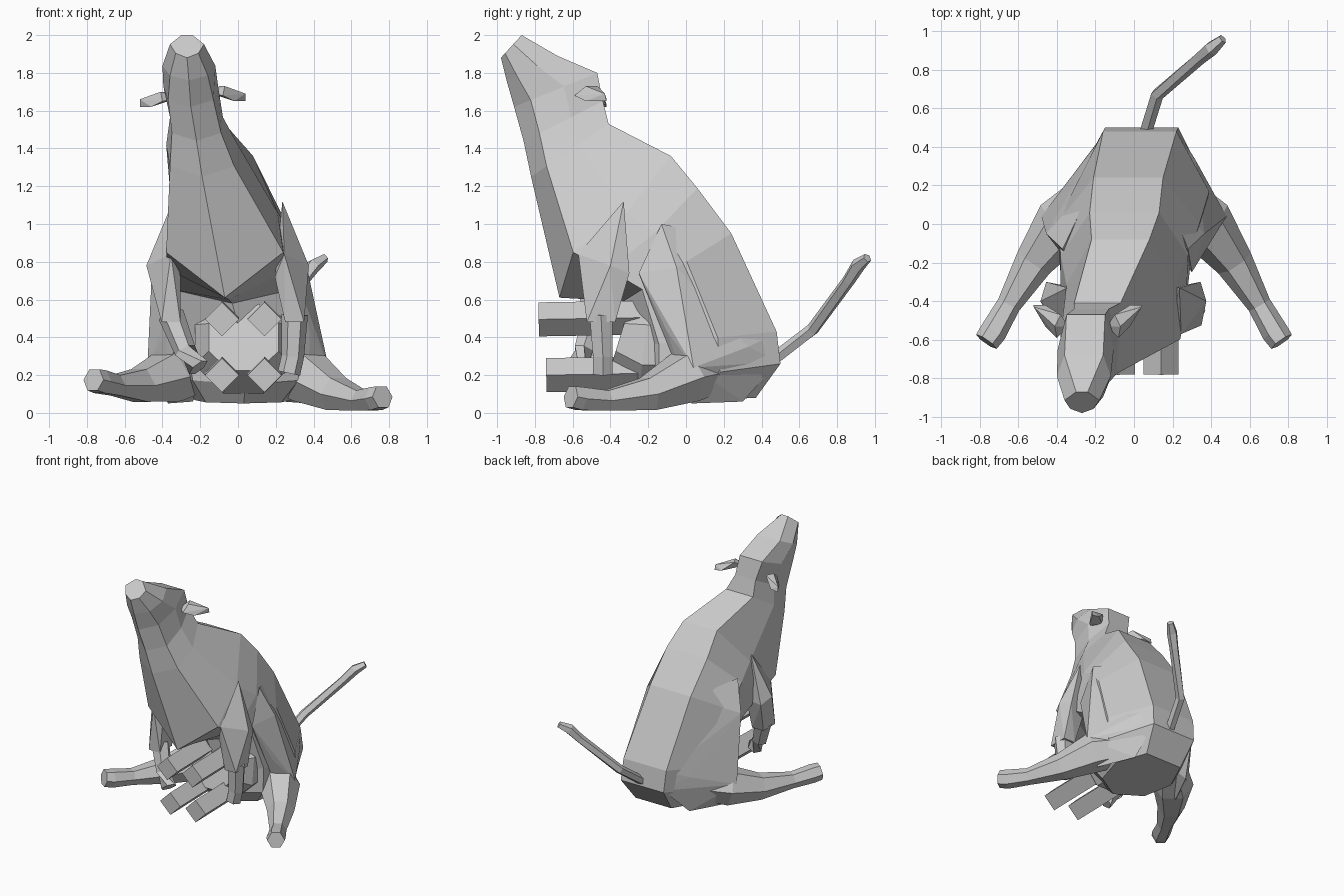
import bpy, bmesh, math
from mathutils import Vector

cube = bpy.data.objects.get("Cube")
if cube:
    bpy.data.objects.remove(cube, do_unlink=True)

hide = bpy.data.materials.new("plain grey")
hide.use_nodes = True
GREY = (0.6, 0.6, 0.6, 1)
hide.diffuse_color = GREY
for node in hide.node_tree.nodes:
    if node.type == 'BSDF_PRINCIPLED':
        node.inputs["Base Color"].default_value = GREY


def finish(name, bm):
    bmesh.ops.recalc_face_normals(bm, faces=bm.faces)
    mesh = bpy.data.meshes.new(name)
    bm.to_mesh(mesh)
    bm.free()
    mesh.materials.append(hide)
    obj = bpy.data.objects.new(name, mesh)
    bpy.context.collection.objects.link(obj)
    return obj


def skin(name, rings):
    """Join rings of equal length and cap both ends."""
    bm = bmesh.new()
    loops = [[bm.verts.new(p) for p in ring] for ring in rings]
    for a, b in zip(loops, loops[1:]):
        for i in range(len(a)):
            j = (i + 1) % len(a)
            bm.faces.new((a[i], a[j], b[j], b[i]))
    bm.faces.new(loops[0])
    bm.faces.new(loops[-1])
    return finish(name, bm)


def limb(name, stations, sides=6, turn=0.0):
    """Tube through (x, y, z, radius) stations."""
    pts = [Vector(s[:3]) for s in stations]
    rings = []
    for i, s in enumerate(stations):
        d = (pts[min(i + 1, len(pts) - 1)] - pts[max(i - 1, 0)]).normalized()
        ref = Vector((0, 0, 1)) if abs(d.z) < 0.8 else Vector((0, -1, 0))
        u = d.cross(ref).normalized()
        v = u.cross(d)
        ring = []
        for k in range(sides):
            a = turn + math.tau * k / sides
            ring.append(pts[i] + s[3] * (math.cos(a) * u + math.sin(a) * v))
        rings.append(ring)
    return skin(name, rings)


def hull(name, points):
    bm = bmesh.new()
    for p in points:
        bm.verts.new(p)
    bmesh.ops.convex_hull(bm, input=bm.verts[:])
    loose = [v for v in bm.verts if not v.link_faces]
    bmesh.ops.delete(bm, geom=loose, context='VERTS')
    return finish(name, bm)


def body_ring(back, front, cx, wb, w, wf, lift=0.0):
    """Seven-sided section: flat back, full sides, keel in front."""
    b, f = Vector((cx, *back)), Vector((cx, *front))
    side = [(wb, 0, 0), (w, 0.4, 0), (wf, 0.8, lift)]
    ring = [b.lerp(f, t) + Vector((-x, -h / 2, h)) for x, t, h in side]
    ring.append(f)
    ring += [b.lerp(f, t) + Vector((x, -h / 2, h)) for x, t, h in reversed(side)]
    return ring


# Upright body, from rump through neck to raised muzzle
body = [
    ((0.37, 0.08), (-0.2, 0.05), 0.03, 0.16, 0.26, 0.2),
    ((0.5, 0.26), (-0.3, 0.15), 0.04, 0.19, 0.35, 0.28),
    ((0.48, 0.43), (-0.3, 0.35), 0.03, 0.19, 0.36, 0.3),
    ((0.24, 0.95), (-0.35, 0.58), -0.03, 0.18, 0.37, 0.32),
    ((0.06, 1.19), (-0.5, 0.6), -0.05, 0.18, 0.33, 0.32, 0.04),
    ((-0.08, 1.36), (-0.67, 0.61), -0.07, 0.15, 0.28, 0.31, 0.09),
    ((-0.41, 1.53), (-0.82, 1.25), -0.19, 0.12, 0.19, 0.17),
    ((-0.44, 1.65), (-0.86, 1.44), -0.22, 0.09, 0.14, 0.13),
    ((-0.47, 1.8), (-0.91, 1.62), -0.25, 0.1, 0.145, 0.12),
    ((-0.68, 1.89), (-0.95, 1.76), -0.26, 0.1, 0.14, 0.1),
    ((-0.87, 2.0), (-0.98, 1.88), -0.27, 0.03, 0.09, 0.06),
]
skin("body", [body_ring(*s) for s in body])

# Ears, mirrored about the head
for name, sx, lift in (("right_ear", -1, 0), ("left_ear", 1, 0.03)):
    leaf = [(0.1, -0.53, 1.66), (0.16, -0.59, 1.65), (0.22, -0.53, 1.62),
            (0.28, -0.42, 1.62), (0.22, -0.42, 1.63), (0.14, -0.47, 1.7),
            (0.17, -0.53, 1.7), (0.28, -0.43, 1.66)]
    hull(name, [(-0.24 + sx * x, y, z + lift) for x, y, z in leaf])

# Hind legs and haunches, splayed to the sides
for name, sx, lift, bulge in (("left", 1, 0.0, 0.0), ("right", -1, 0.09, 0.09)):
    limb(name + "_hind_leg", [
        (sx * 0.22, 0.15, 0.22, 0.12),
        (sx * 0.37, 0.0, 0.19, 0.15),
        (sx * 0.52, -0.2, 0.1 + lift * 0.5, 0.1),
        (sx * 0.65, -0.42, 0.065 + lift * 0.9, 0.062),
        (sx * 0.73, -0.56, 0.075 + lift, 0.07),
        (sx * 0.765, -0.61, 0.085 + lift, 0.065)])
    hull(name + "_haunch", [
        (sx * (0.28 + bulge), -0.13, 1.0), (sx * (0.365 + bulge), -0.05, 0.77),
        (sx * 0.29 + 0.03, 0.33, 0.35), (sx * 0.48, 0.04, 0.24),
        (sx * 0.38, -0.1, 0.43), (sx * 0.3, -0.25, 0.74),
        (sx * 0.24, 0.3, 0.06), (sx * 0.37, 0.03, 0.05),
        (sx * 0.18 + 0.03, 0.47, 0.42), (sx * 0.18 + 0.04, 0.49, 0.27),
        (sx * 0.17 - 0.03, 0.23, 0.93), (sx * 0.1, 0.0, 0.4)])

# Shoulders flaring from the chest
for name, sx, knee, ky in (("left", 1, 0.3, -0.45), ("right", -1, -0.355, -0.48)):
    upper = [(0.3, -0.57, 0.84), (0.43, -0.4, 0.78), (0.29, -0.33, 1.12),
             (0.4, -0.3, 0.74), (0.25, -0.33, 0.74), (0.25, -0.52, 0.72)]
    hull(name + "_shoulder",
         [(sx * x - 0.055, y, z) for x, y, z in upper]
         + [(knee + dx, ky + dy, 0.48) for dx in (-0.05, 0.05)
            for dy in (-0.075, 0.075)])

# Lower forelegs hanging in front of the belly
limb("left_foreleg", [(0.3, -0.45, 0.52, 0.07), (0.29, -0.44, 0.3, 0.06),
                      (0.27, -0.44, 0.21, 0.06)])
limb("right_foreleg", [(-0.355, -0.48, 0.52, 0.07), (-0.28, -0.54, 0.33, 0.058),
                       (-0.21, -0.58, 0.24, 0.06)])

# Udder with four square teats
limb("udder", [(0.03, 0.0, 0.36, 0.28), (0.03, -0.22, 0.36, 0.28),
               (0.03, -0.35, 0.4, 0.2)], 8, math.pi / 8)
for row, z, tip in (("upper", 0.495, -0.78), ("lower", 0.2, -0.74)):
    for side, x in (("left", 0.14), ("right", -0.085)):
        limb(f"{row}_{side}_teat",
             [(x, -0.2, z + 0.01, 0.09), (x, tip, z, 0.09)], 4)

# Tail with a thicker tuft
limb("tail", [(0.04, 0.42, 0.25, 0.035), (0.12, 0.67, 0.44, 0.035),
              (0.34, 0.86, 0.7, 0.035), (0.4, 0.91, 0.78, 0.04),
              (0.46, 0.96, 0.82, 0.025)], 5)
